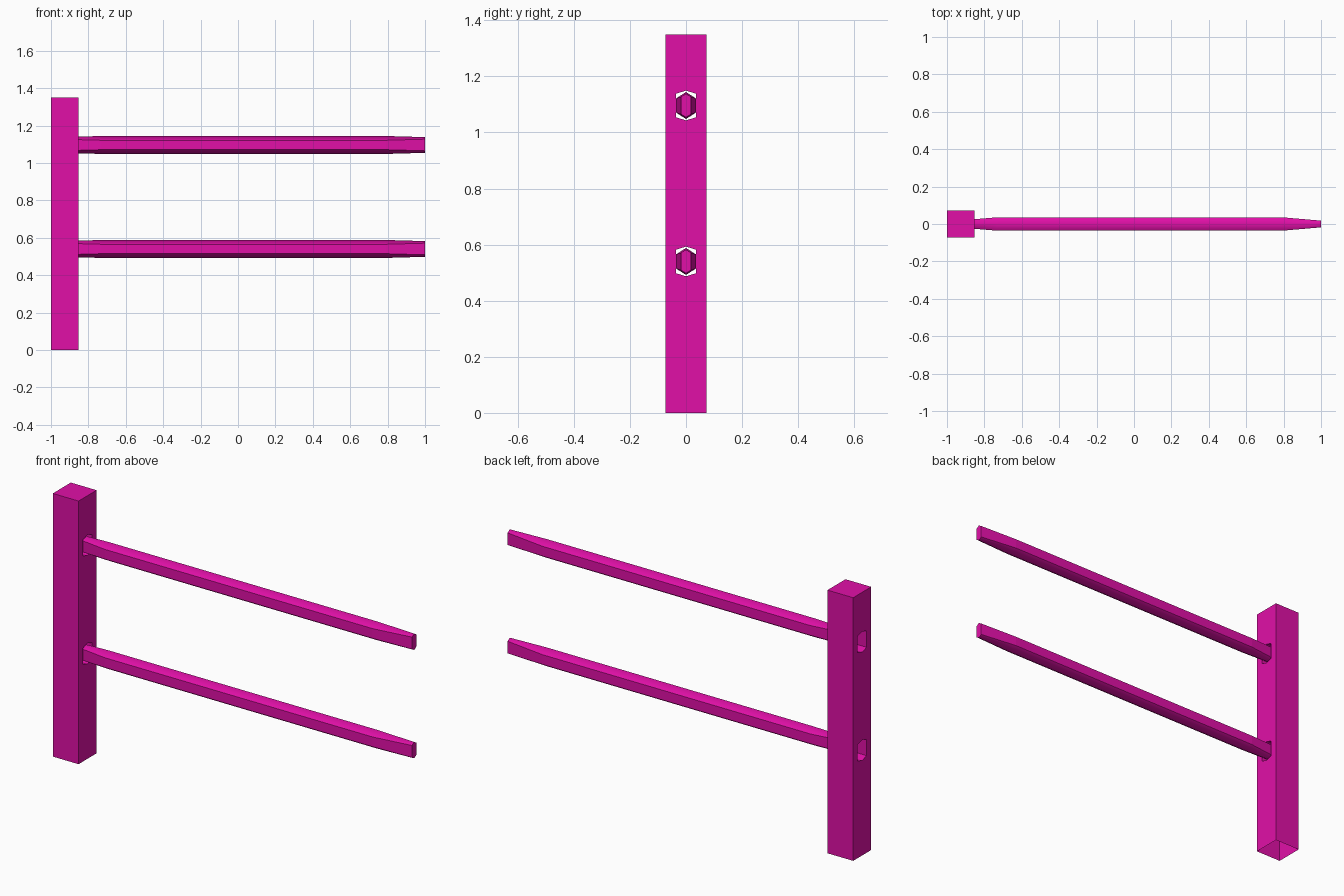
import bpy, bmesh

cube = bpy.data.objects.get("Cube")
if cube:
    bpy.data.objects.remove(cube, do_unlink=True)

RAIL_HEIGHTS = (0.54, 1.096)
POST_WIDTH, POST_HEIGHT = 0.146, 1.35
POST_X = -1 + POST_WIDTH / 2

magenta = bpy.data.materials.new("magenta")
magenta.use_nodes = True
colour = (0.75, 0.005, 0.39, 1)
magenta.diffuse_color = colour
magenta.node_tree.nodes["Principled BSDF"].inputs["Base Color"].default_value = colour


def add_object(name, bm):
    bmesh.ops.recalc_face_normals(bm, faces=bm.faces)
    mesh = bpy.data.meshes.new(name)
    bm.to_mesh(mesh)
    bm.free()
    mesh.materials.append(magenta)
    obj = bpy.data.objects.new(name, mesh)
    bpy.context.collection.objects.link(obj)
    return obj


def hex_bar(name, stations, z):
    """Pointed six-sided bar along x; stations are (x, half width, shoulder, peak)."""
    bm = bmesh.new()
    rings = []
    for x, w, s, p in stations:
        section = [(0, p), (w, s), (w, -s), (0, -p), (-w, -s), (-w, s)]
        rings.append([bm.verts.new((x, y, z + dz)) for y, dz in section])
    for a, b in zip(rings, rings[1:]):
        for i in range(6):
            j = (i + 1) % 6
            bm.faces.new((a[i], a[j], b[j], b[i]))
    bm.faces.new(rings[0])
    bm.faces.new(rings[-1])
    return add_object(name, bm)


# Square post
bm = bmesh.new()
bmesh.ops.create_cube(bm, size=1)
bmesh.ops.scale(bm, vec=(POST_WIDTH, POST_WIDTH, POST_HEIGHT), verts=bm.verts)
bmesh.ops.translate(bm, vec=(POST_X, 0, POST_HEIGHT / 2), verts=bm.verts)
post = add_object("post", bm)

# Sockets cut right through the post
for z in RAIL_HEIGHTS:
    hole = [(x, 0.036, 0.042, 0.053) for x in (-1.1, -0.75)]
    cutter = hex_bar("socket_cutter", hole, z)
    cutter.hide_render = True
    cut = post.modifiers.new("socket", "BOOLEAN")
    cut.operation = "DIFFERENCE"
    cut.solver = "EXACT"
    cut.object = cutter
    bpy.context.view_layer.objects.active = post
    bpy.ops.object.modifier_apply(modifier=cut.name)
    bpy.data.objects.remove(cutter, do_unlink=True)

# Open underside of the post
bm = bmesh.new()
bm.from_mesh(post.data)
base = [f for f in bm.faces if all(v.co.z < 0.001 for v in f.verts)]
bmesh.ops.delete(bm, geom=base, context="FACES_ONLY")
bm.to_mesh(post.data)
bm.free()

# Rails with tapered ends, the left-hand ends resting in the sockets
tip, full = (0.018, 0.031, 0.042), (0.036, 0.025, 0.048)
for name, z in zip(("lower_rail", "upper_rail"), RAIL_HEIGHTS):
    rail = hex_bar(name, [(-0.94, *tip), (-0.73, *full), (0.79, *full), (1, *tip)], z)
    mesh = rail.data
    mesh.shade_smooth()
    # Soft ridge along top and bottom, crisp edges elsewhere
    for edge in mesh.edges:
        a, b = (mesh.vertices[i].co for i in edge.vertices)
        edge.use_edge_sharp = not (abs(a.y) < 0.001 and abs(b.y) < 0.001)
